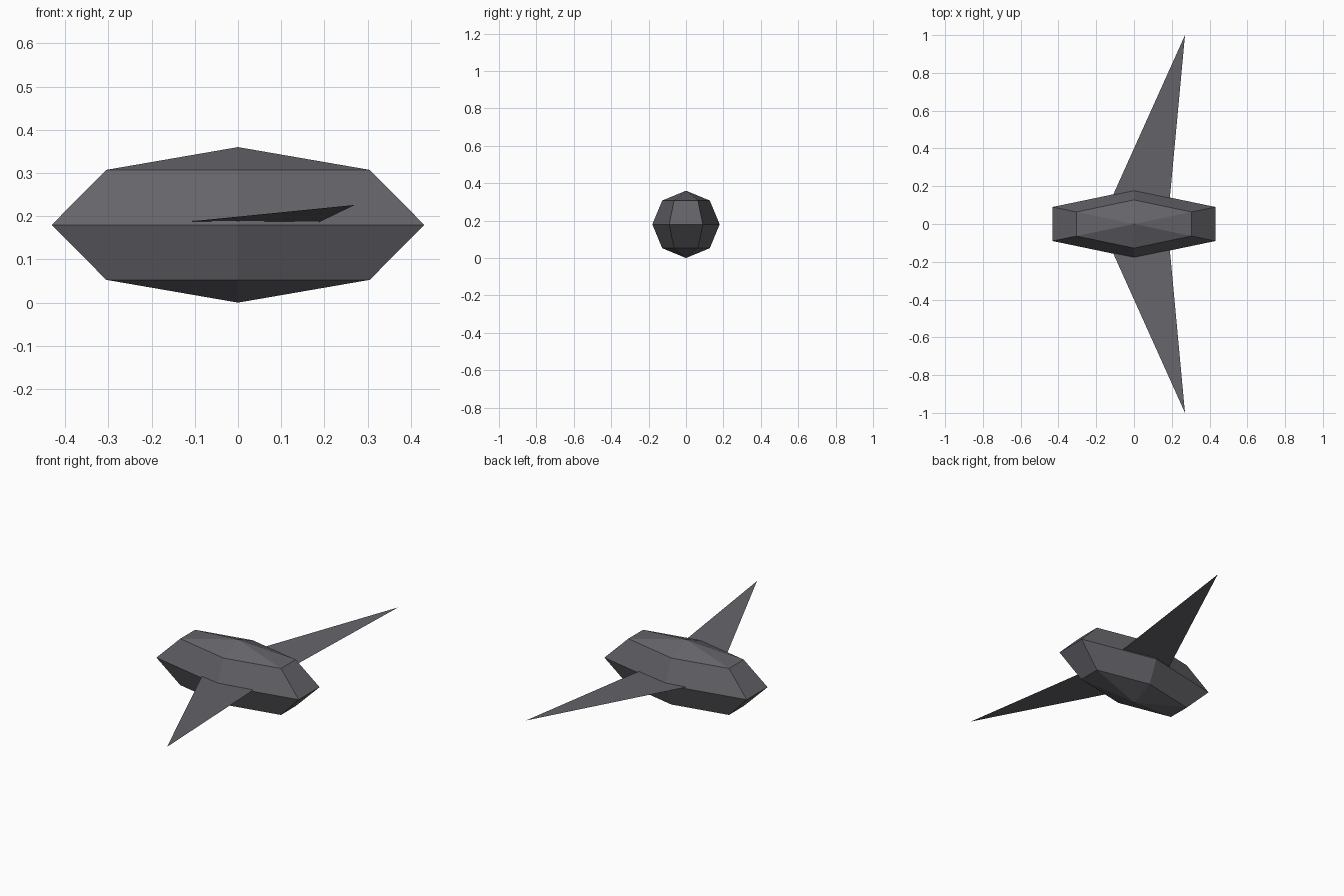
import bpy
import bmesh
from math import sin, cos, pi

if "Cube" in bpy.data.objects:
    bpy.data.objects.remove(bpy.data.objects["Cube"], do_unlink=True)

# One dark grey paint for everything
grey = bpy.data.materials.new("dark_grey")
colour = (0.13, 0.127, 0.142, 1)
grey.diffuse_color = colour
grey.use_nodes = True
grey.node_tree.nodes["Principled BSDF"].inputs["Base Color"].default_value = colour


def add_object(name, bm):
    mesh = bpy.data.meshes.new(name)
    bm.to_mesh(mesh)
    bm.free()
    mesh.materials.append(grey)
    obj = bpy.data.objects.new(name, mesh)
    bpy.context.collection.objects.link(obj)
    return obj


# Hull: a six-sided, four-band ball stretched along x
RADIUS, LENGTH, SIDES, BANDS = 0.18, 0.498, 6, 4
bm = bmesh.new()
top = bm.verts.new((0, 0, 2 * RADIUS))
bottom = bm.verts.new((0, 0, 0))
rings = []
for band in range(1, BANDS):
    tilt = pi * band / BANDS
    ring = []
    for side in range(SIDES):
        turn = pi / 2 + 2 * pi * side / SIDES
        ring.append(bm.verts.new((LENGTH * sin(tilt) * cos(turn),
                                  RADIUS * sin(tilt) * sin(turn),
                                  RADIUS + RADIUS * cos(tilt))))
    rings.append(ring)
for i in range(SIDES):
    j = (i + 1) % SIDES
    bm.faces.new((top, rings[0][i], rings[0][j]))
    bm.faces.new((bottom, rings[-1][j], rings[-1][i]))
    for upper, lower in zip(rings, rings[1:]):
        bm.faces.new((upper[i], lower[i], lower[j], upper[j]))
bmesh.ops.recalc_face_normals(bm, faces=bm.faces)
add_object("hull", bm)

# Wings: thin swept triangles, rising slightly to the tips
for name, side in (("back_wing", 1), ("front_wing", -1)):
    bm = bmesh.new()
    outline = [(-0.18, 0, 0.181), (0.177, 0, 0.181), (0.27, side, 0.226)]
    if side < 0:
        outline.reverse()
    bm.faces.new([bm.verts.new(p) for p in outline])
    add_object(name, bm)
